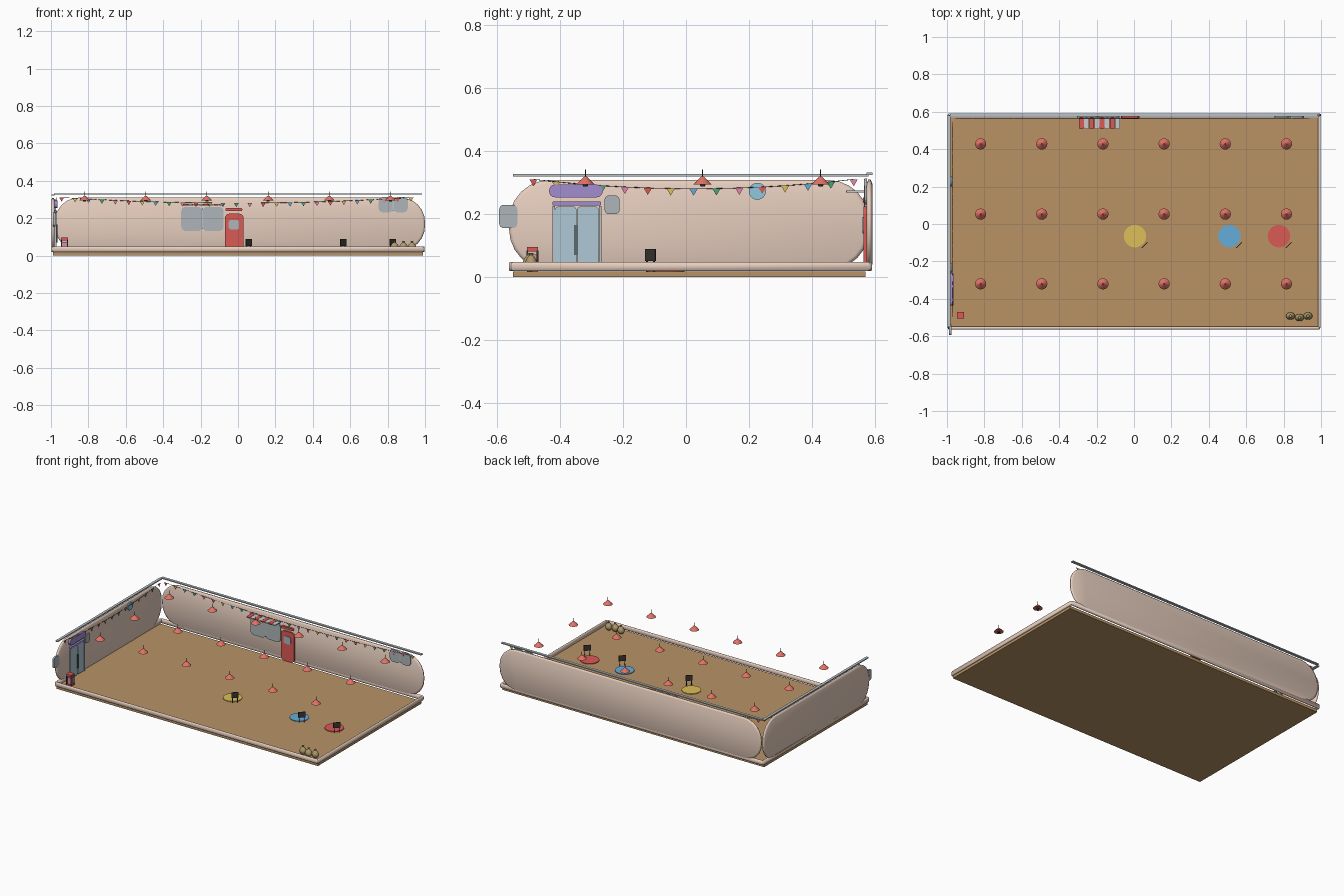
import bpy, bmesh, math
from mathutils import Vector, Matrix

if "Cube" in bpy.data.objects:
    bpy.data.objects.remove(bpy.data.objects["Cube"])

mats = {}
COL = dict(wall=(.80, .62, .52), floor=(.48, .29, .13), red=(.70, .10, .09), yellow=(.72, .52, .10),
           blue=(.13, .42, .70), green=(.06, .38, .18), pink=(.75, .25, .42), glass=(.42, .46, .48),
           door=(.43, .58, .66), purple=(.36, .27, .62), sky=(.28, .58, .74), dark=(.04, .035, .03),
           sack=(.42, .32, .15), coral=(.75, .17, .13), trim=(.50, .55, .57), white=(.85, .85, .83))


def paint(ob, c):
    if c not in mats:
        mats[c] = bpy.data.materials.new(c)
        mats[c].diffuse_color = (*COL[c], 1)
    ob.data.materials.append(mats[c])
    return ob


def finish(name, bm, c, smooth=False):
    bmesh.ops.recalc_face_normals(bm, faces=bm.faces)
    for f in bm.faces:
        f.smooth = smooth
    me = bpy.data.meshes.new(name)
    bm.to_mesh(me)
    bm.free()
    ob = bpy.data.objects.new(name, me)
    bpy.context.collection.objects.link(ob)
    return paint(ob, c)


# maps from panel plane (u, v, depth) into the room
MAPS = {'back': lambda u, v, d: (u, d, v), 'left': lambda u, v, d: (d, u, v), 'floor': lambda u, v, d: (u, v, d)}


def slab(name, plane, u, v, d, w, h, t, r, c, seg=4, soft=0.0, smooth=False):
    """Rounded-rectangle slab centred at u, v, d; soft insets its two faces."""
    bm = bmesh.new()
    r = min(r, w / 2 - 1e-4, h / 2 - 1e-4)
    layers = [(soft, -t / 2), (0, -t / 5), (0, t / 5), (soft, t / 2)] if soft else [(0, -t / 2), (0, t / 2)]
    rings = []
    for e, dz in layers:
        ring = []
        for k, (sx, sy) in enumerate([(1, 1), (-1, 1), (-1, -1), (1, -1)]):
            for i in range(seg + 1):
                a = math.pi / 2 * (k + i / seg)
                p = (u + sx * (w / 2 - r) + (r - e) * math.cos(a), v + sy * (h / 2 - r) + (r - e) * math.sin(a))
                ring.append(bm.verts.new(MAPS[plane](*p, d + dz)))
        rings.append(ring)
    n = len(rings[0])
    for a, b in zip(rings, rings[1:]):
        for i in range(n):
            bm.faces.new((a[i], a[(i + 1) % n], b[(i + 1) % n], b[i]))
    bm.faces.new(rings[0])
    bm.faces.new(rings[-1])
    return finish(name, bm, c, smooth)


def box(name, loc, size, c, rot=0.0):
    bm = bmesh.new()
    m = Matrix.Translation(loc) @ Matrix.Rotation(rot, 4, 'Z') @ Matrix.Diagonal((*size, 1))
    bmesh.ops.create_cube(bm, size=1, matrix=m)
    return finish(name, bm, c)


def cone(name, loc, r1, r2, h, c, n=16, smooth=False):
    bm = bmesh.new()
    bmesh.ops.create_cone(bm, cap_ends=True, segments=n, radius1=r1, radius2=r2, depth=h,
                          matrix=Matrix.Translation(loc))
    return finish(name, bm, c, smooth)


# floor, two pillow-like walls, low curbs
box('floor', (0, .01, .009), (1.98, 1.12, .018), 'floor')
slab('back_wall', 'back', .01, .169, .583, 1.98, .282, .018, .13, 'wall', 6, .012, True)
slab('left_wall', 'left', .01, .166, -.989, 1.145, .286, .018, .13, 'wall', 6, .012, True)
slab('front_curb', 'back', 0, .034, -.556, 1.99, .03, .014, .012, 'wall', 3, .003, True)
slab('right_curb', 'left', .015, .034, .991, 1.145, .03, .014, .012, 'wall', 3, .003, True)
slab('back_curb', 'back', 0, .034, .583, 1.99, .03, .016, .012, 'wall', 3, .003, True)
slab('left_curb', 'left', .015, .034, -.99, 1.145, .03, .016, .012, 'wall', 3, .003, True)
# thin rails floating above the walls
box('back_rail', (0, .583, .329), (1.97, .018, .007), 'trim')
box('left_rail', (-.989, .015, .324), (.018, 1.13, .007), 'trim')

# back wall: windows made of two panes
for nm, x, z, w, h in [('shop_window', -.19, .196, .23, .13), ('small_window', .83, .272, .16, .083)]:
    for s in (-1, 1):
        slab(nm + '_pane', 'back', x + s * w / 4, z, .571, w / 2 - .003, h, .008, .025, 'glass')
    box(nm + '_mullion', (x, .57, z), (.006, .01, h - .02), 'trim')
# awning of striped slats
for i in range(8):
    slab('awning_stripe', 'floor', -.281 + i * .0275, .54, .272, .026, .062, .007, .006,
         'white' if i % 2 else 'red')
# red door
slab('red_door', 'back', -.02, .122, .57, .10, .205, .012, .025, 'red')
slab('red_door_glass', 'back', -.022, .165, .563, .055, .052, .004, .012, 'glass')
slab('red_door_lintel', 'back', -.022, .246, .568, .09, .016, .012, .006, 'red')

# left wall: double door with frame, sign, disc and windows
for s in (-1, 1):
    slab('door_leaf', 'left', -.347 + s * .035, .125, -.976, .068, .20, .01, .012, 'door')
    box('door_post', (-.976, -.347 + s * .074, .123), (.012, .008, .205), 'trim')
    box('door_handle', (-.968, -.35 + s * .003, .118), (.006, .003, .095), 'dark')
slab('door_lintel', 'left', -.347, .234, -.974, .155, .013, .014, .005, 'purple')
slab('wall_sign', 'left', -.35, .274, -.973, .17, .04, .014, .018, 'purple')
slab('round_sign', 'left', .227, .273, -.976, .054, .054, .008, .027, 'sky', 6)
slab('left_window', 'left', -.235, .23, -.976, .048, .06, .008, .015, 'glass')
slab('end_window', 'left', -.565, .193, -.983, .058, .074, .012, .015, 'glass')

# bunting: sagging string and triangular flags
FLAGS = ['red', 'yellow', 'blue', 'green', 'pink']


def bunting(plane, u0, u1, n, d):
    pts = []
    for i in range(n):
        t = i / (n - 1)
        u, z = u0 + (u1 - u0) * t, .281 + .03 * (2 * t - 1) ** 2
        pts.append(MAPS[plane](u, z, d))
        bm = bmesh.new()
        tri = [(u - .013, z), (u + .013, z), (u, z - .022)]
        f = bm.faces.new([bm.verts.new(MAPS[plane](*p, d - .001)) for p in tri])
        ext = bmesh.ops.extrude_face_region(bm, geom=[f])['geom']
        off = Vector(MAPS[plane](0, 0, .002))
        bmesh.ops.translate(bm, vec=off, verts=[v for v in ext if isinstance(v, bmesh.types.BMVert)])
        finish('flag', bm, FLAGS[i % 5])
    cu = bpy.data.curves.new('bunting_string', 'CURVE')
    cu.dimensions = '3D'
    cu.bevel_depth = .001
    cu.bevel_resolution = 0
    sp = cu.splines.new('POLY')
    sp.points.add(n - 1)
    for p, co in zip(sp.points, pts):
        p.co = (*co, 1)
    ob = bpy.data.objects.new('bunting_string', cu)
    bpy.context.collection.objects.link(ob)
    paint(ob, 'dark')


bunting('back', -.943, .925, 27, .566)
bunting('left', -.485, .533, 15, -.97)

# ceiling lamps in a 6 x 3 grid
for i in range(6):
    for y in (-.32, .053, .428):
        x = -.82 + i * .327
        cone('lamp_shade', (x, y, .307), .03, .004, .026, 'coral')
        cone('lamp_cord', (x, y, .33), .0015, .0015, .024, 'dark', 6)
        cone('lamp_bulb', (x, y, .292), .007, .01, .008, 'dark', 10)

# round rugs, each with a small sign board turned 45 degrees
for x, c in [(.005, 'yellow'), (.51, 'blue'), (.775, 'red')]:
    cone('rug', (x, -.065, .02), .06, .06, .005, c, 32)
    bx, by, q = x + .052, -.113, math.pi / 4
    box('sign_board', (bx, by, .07), (.044, .004, .038), 'dark', q)
    for s in (-1, 1):
        box('sign_leg', (bx + s * .011, by + s * .011, .035), (.004, .004, .034), 'dark', q)

# sacks in the front right corner
for x, y in [(.837, -.492), (.885, -.5), (.93, -.492)]:
    bm = bmesh.new()
    bmesh.ops.create_uvsphere(bm, u_segments=16, v_segments=10, radius=1,
                              matrix=Matrix.Translation((x, y, .045)) @ Matrix.Diagonal((.024, .02, .027, 1)))
    for v in bm.verts:
        k = 1 - max(0, v.co.z - .045) * 12
        v.co.x, v.co.y = x + (v.co.x - x) * k, y + (v.co.y - y) * k
    finish('sack', bm, 'sack', True)
    cone('sack_tie', (x, y, .073), .004, .008, .008, 'sack', 10)

# small red stand in the front left corner
X, Y = -.928, -.488
box('stand_top', (X, Y, .089), (.036, .036, .014), 'red')
box('stand_body', (X, Y, .05), (.026, .026, .045), 'pink')
box('stand_base', (X, Y, .023), (.036, .036, .01), 'red')
for sx in (-1, 1):
    for sy in (-1, 1):
        box('stand_post', (X + sx * .016, Y + sy * .016, .052), (.005, .005, .064), 'dark')

for m in bpy.data.materials:
    if m.users and not m.is_grease_pencil:
        m.use_nodes = True
        m.node_tree.nodes["Principled BSDF"].inputs["Base Color"].default_value = m.diffuse_color
